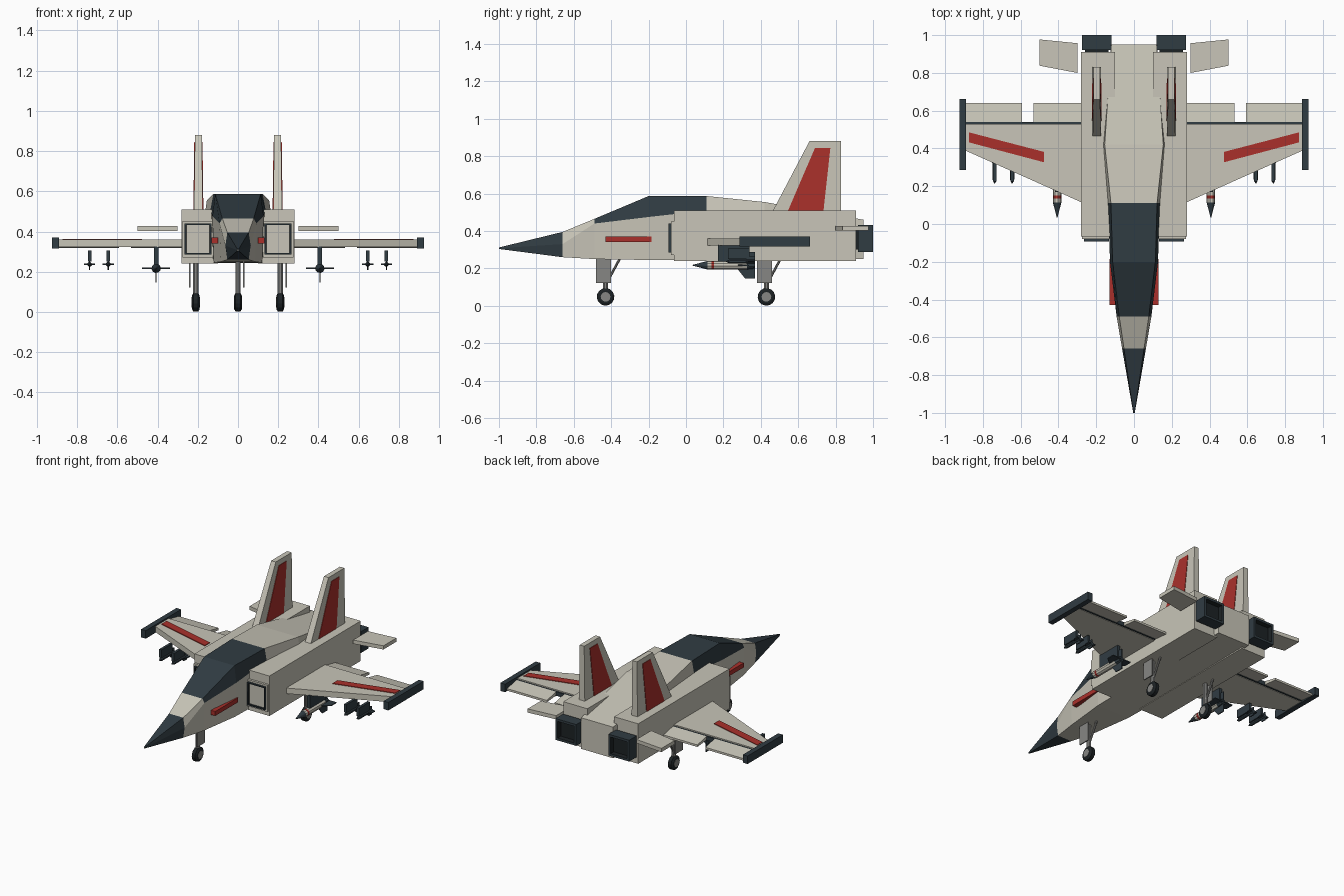
import bpy, bmesh, math
from mathutils import Vector

if "Cube" in bpy.data.objects:
    bpy.data.objects.remove(bpy.data.objects["Cube"])


def material(name, r, g, b):
    m = bpy.data.materials.new(name)
    m.diffuse_color = (r, g, b, 1)
    m.use_nodes = True
    m.node_tree.nodes["Principled BSDF"].inputs["Base Color"].default_value = m.diffuse_color
    return m


CREAM = material("cream", .58, .56, .48)
SLATE = material("slate", .03, .045, .055)
BLACK = material("black", .012, .016, .018)
RED = material("red", .40, .03, .024)
METAL = material("metal", .24, .24, .23)


def finish(name, bm, mats, mirror=False):
    bmesh.ops.recalc_face_normals(bm, faces=bm.faces[:])
    me = bpy.data.meshes.new(name)
    bm.to_mesh(me)
    bm.free()
    for m in mats:
        me.materials.append(m)
    ob = bpy.data.objects.new(name, me)
    bpy.context.collection.objects.link(ob)
    if mirror:
        ob.modifiers.new("mirror", 'MIRROR')
    return ob


def loft(bm, rings):
    loops = [[bm.verts.new(p) for p in ring] for ring in rings]
    n = len(loops[0])
    rows = []
    for a, b in zip(loops, loops[1:]):
        rows.append([bm.faces.new((a[i], a[(i + 1) % n], b[(i + 1) % n], b[i])) for i in range(n)])
    bm.faces.new(loops[0][::-1])
    bm.faces.new(loops[-1])
    return rows


def slab(name, outline, axis, lo, hi, mat, mirror=True):
    """Extrude a 2D outline along an axis."""
    def place(p, d):
        v = list(p)
        v.insert('xyz'.index(axis), d)
        return v
    bm = bmesh.new()
    loft(bm, [[place(p, d) for p in outline] for d in (lo, hi)])
    return finish(name, bm, [mat], mirror)


def box(name, x, y, z, mat, mirror=True):
    return slab(name, [(x[0], y[0]), (x[1], y[0]), (x[1], y[1]), (x[0], y[1])], 'z', z[0], z[1], mat, mirror)


def lathe(name, start, direction, profile, n, mats, mirror=True):
    """Revolve (distance, radius, material index) rows around a line."""
    d = Vector(direction).normalized()
    u = d.orthogonal().normalized()
    w = d.cross(u)
    bm = bmesh.new()
    rows = loft(bm, [[Vector(start) + d * t + (u * math.cos(a) + w * math.sin(a)) * r
                      for a in [2 * math.pi * (i + .5) / n for i in range(n)]] for t, r, _ in profile])
    for row, p in zip(rows, profile):
        for f in row:
            f.material_index = p[2]
    return finish(name, bm, mats, mirror)


def strut(name, a, b, r, mirror=True):
    v = Vector(b) - Vector(a)
    return lathe(name, a, v, [(0, r, 0), (v.length, r, 0)], 8, [METAL], mirror)


def duct(name, x, y, z, sign, rim):
    """Box whose end facing sign*y is hollowed to a dark recess."""
    bm = bmesh.new()
    loft(bm, [[(a, yy, b) for a, b in ((x[0], z[0]), (x[1], z[0]), (x[1], z[1]), (x[0], z[1]))] for yy in y])
    bmesh.ops.recalc_face_normals(bm, faces=bm.faces[:])
    f = [f for f in bm.faces if f.normal.y * sign > .9][0]
    bmesh.ops.inset_individual(bm, faces=[f], thickness=rim)
    f.material_index = 1
    bmesh.ops.inset_individual(bm, faces=[f], thickness=.004)
    for v in f.verts:
        v.co.y -= sign * .03
    return finish(name, bm, [SLATE, BLACK], True)


# Fuselage: y, then (z, half width) of top, sill and bottom
stations = [(-1, (.312, .003), (.308, .004), (.304, .003)),
            (-.66, (.395, .053), (.33, .063), (.26, .053)),
            (-.49, (.465, .078), (.44, .092), (.25, .085)),
            (-.2, (.587, .113), (.475, .127), (.245, .12)),
            (.11, (.587, .122), (.51, .137), (.243, .125)),
            (.42, (.555, .155), (.50, .163), (.243, .14)),
            (.95, (.46, .12), (.40, .122), (.25, .12))]
bm = bmesh.new()
rows = loft(bm, [[(-t[1], y, t[0]), (t[1], y, t[0]), (s[1], y, s[0]), (b[1], y, b[0]),
                  (-b[1], y, b[0]), (-s[1], y, s[0])] for y, t, s, b in stations])
for f in rows[0]:
    f.material_index = 1
# Canopy glass is inset so a thin frame stays around each pane
panes = [rows[r][i] for r in (2, 3) for i in (0, 1, 5)]
bmesh.ops.inset_individual(bm, faces=panes, thickness=.005)
for f in panes:
    f.material_index = 1
finish("fuselage", bm, [CREAM, SLATE])
slab("fuselage_stripe", [(-.43, .34), (-.185, .34), (-.185, .37), (-.43, .37)], 'x', .10, .131, RED)

# Engine nacelles, intakes and exhausts
box("nacelle", (.10, .28), (-.065, .91), (.24, .51), CREAM)
box("intake_collar", (.125, .275), (-.08, -.06), (.272, .452), CREAM)
duct("intake", (.133, .265), (-.093, -.06), (.285, .44), -1, .01)
duct("exhaust", (.12, .275), (.92, 1.0), (.288, .432), 1, .022)
box("exhaust_neck", (.135, .26), (.90, .93), (.30, .42), BLACK)

# Wings with flaps, hinge bars, tip rails and stripes
slab("wing", [(.2, .08), (.895, .39), (.895, .53), (.2, .53)], 'z', .322, .36, CREAM)
box("flap_hinge", (.28, .89), (.525, .54), (.325, .352), SLATE)
for name, x0, x1 in (("inner_flap", .275, .533), ("outer_flap", .592, .89)):
    slab(name, [(.54, .352), (.64, .332), (.64, .318), (.54, .328)], 'x', x0, x1, CREAM)
box("wingtip_rail", (.889, .924), (.285, .662), (.316, .37), SLATE)
slab("wing_stripe", [(.477, .327), (.873, .432), (.873, .485), (.477, .382)], 'z', .355, .364, RED)

# Tailplanes
slab("tailplane", [(.30, .80), (.50, .838), (.50, .977), (.30, .957)], 'z', .403, .428, CREAM)

# Twin fins with red panels on both faces
bm = bmesh.new()
loft(bm, [[(.197 - w, y0, z), (.197 + w, y0, z), (.197 + w, y1, z), (.197 - w, y1, z)]
          for w, y0, y1, z in ((.022, .455, .83, .49), (.017, .66, .83, .88))])
finish("tail_fin", bm, [CREAM], True)
bm = bmesh.new()
loft(bm, [[(.197 - w, y0, z), (.197 + w, y0, z), (.197 + w, y1, z), (.197 - w, y1, z)]
          for w, y0, y1, z in ((.025, .545, .735, .508), (.0205, .69, .772, .845))])
finish("tail_fin_panel", bm, [RED], True)


# Landing gear
def gear(name, x, y, mirror):
    z, r = .048, .047
    lathe(name + "_tyre", (x - .019, y, z), (1, 0, 0),
          [(0, .034, 0), (.007, r, 0), (.031, r, 0), (.038, .034, 0)], 14, [BLACK], mirror)
    lathe(name + "_hub", (x - .021, y, z), (1, 0, 0), [(0, .026, 0), (.042, .026, 0)], 12, [METAL], mirror)
    strut(name + "_strut", (x, y, .05), (x, y, .26), .014, mirror)
    strut(name + "_brace", (x, y + .01, .13), (x, y + .075, .25), .007, mirror)
    box(name + "_door", (x + .026, x + .033), (y - .05, y + .03), (.122, .25), METAL, mirror)


gear("nose_gear", 0, -.43, False)
gear("main_gear", .21, .43, True)


# Underwing stores
def cross_fins(name, x, z, y0, y1, span):
    sweep = (y1 - y0) * .5
    slab(name + "_flat", [(x - span, y0 + sweep), (x, y0), (x + span, y0 + sweep),
                          (x + span, y1), (x - span, y1)], 'z', z - .003, z + .003, SLATE)
    slab(name + "_upright", [(y0 + sweep, z - span), (y0, z), (y0 + sweep, z + span),
                             (y1, z + span), (y1, z - span)], 'x', x - .003, x + .003, SLATE)


lathe("large_missile", (.407, .035, .217), (0, 1, 0),
      [(0, .002, 0), (.08, .023, 1), (.10, .023, 2), (.115, .023, 1), (.29, .023, 0), (.33, .018, 0)],
      10, [SLATE, CREAM, RED], True)
cross_fins("large_missile_fins", .407, .217, .26, .37, .07)
box("large_pylon", (.396, .418), (.17, .34), (.23, .325), SLATE)
for i, x in enumerate((.645, .738)):
    tag = ("inner", "outer")[i]
    box(tag + "_small_pylon", (x - .009, x + .009), (.225, .34), (.25, .306), SLATE)
    lathe(tag + "_small_missile", (x, .215, .237), (0, 1, 0),
          [(0, .003, 0), (.02, .012, 0), (.155, .012, 0)], 8, [SLATE])
    cross_fins(tag + "_small_fins", x, .237, .31, .37, .028)
